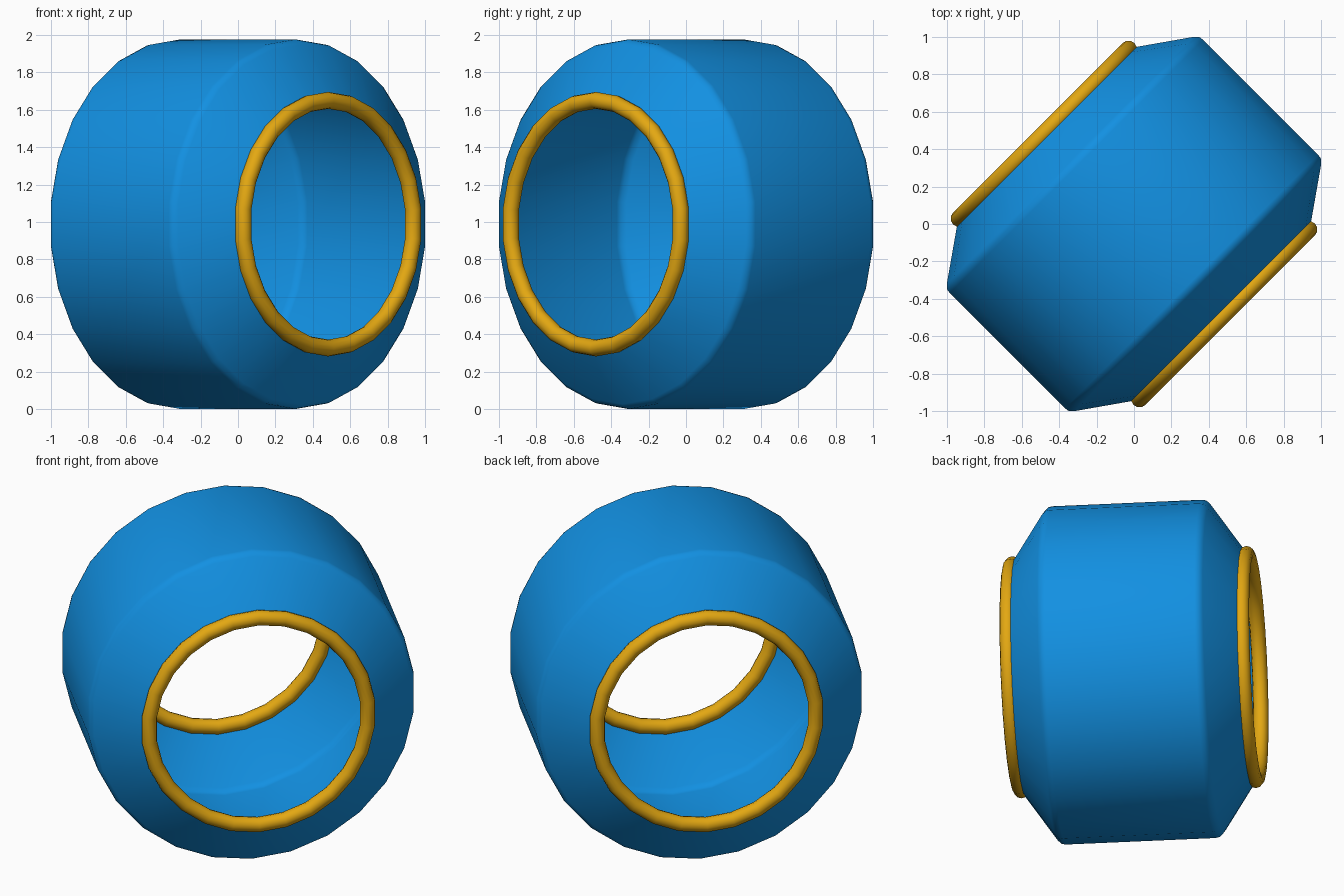
import bpy, math

if "Cube" in bpy.data.objects:
    bpy.data.objects.remove(bpy.data.objects["Cube"])

N = 26            # sides around the barrel
CZ = 0.988        # axis height
SQUASH = 0.977    # slightly narrower than tall
Q = math.sqrt(0.5)


def material(name, col):
    m = bpy.data.materials.new(name)
    m.diffuse_color = (*col, 1)
    m.use_nodes = True
    m.node_tree.nodes["Principled BSDF"].inputs["Base Color"].default_value = m.diffuse_color
    return m


def point(t, r, i):
    # t along the diagonal axis, r from it, vertex 0 at the top
    a = 2 * math.pi * i / N
    s = r * math.sin(a) * SQUASH
    return (Q * (t + s), Q * (s - t), CZ + r * math.cos(a))


def revolve(name, profile, mat, closed=False):
    n = len(profile)
    verts = [point(t, r, i) for i in range(N) for t, r in profile]
    faces = []
    for i in range(N):
        j = (i + 1) % N
        for k in range(n if closed else n - 1):
            l = (k + 1) % n
            faces.append((i * n + k, i * n + l, j * n + l, j * n + k))
    me = bpy.data.meshes.new(name)
    me.from_pydata(verts, [], faces)
    me.materials.append(mat)
    for p in me.polygons:
        p.use_smooth = True
    ob = bpy.data.objects.new(name, me)
    bpy.context.collection.objects.link(ob)
    # consistent outward normals
    import bmesh
    bm = bmesh.new()
    bm.from_mesh(me)
    bmesh.ops.recalc_face_normals(bm, faces=bm.faces)
    f = max(bm.faces, key=lambda f: f.calc_center_median().z)
    if f.normal.z < 0:
        bmesh.ops.reverse_faces(bm, faces=bm.faces)
    bm.to_mesh(me)
    bm.free()
    return ob


blue = material("bright blue", (0.006, 0.28, 0.76))
gold = material("golden yellow", (0.77, 0.39, 0.006))

# open barrel shell with tapered, softly rounded ends
half = [(0.435, 0.988), (0.46, 0.983), (0.482, 0.962), (0.682, 0.668)]
revolve("barrel_shell", [(-t, r) for t, r in reversed(half)] + half, blue)

# rolled rim at each opening
for side, name in ((1, "front_rim"), (-1, "back_rim")):
    ring = [(side * 0.682 + 0.045 * math.cos(a), 0.662 + 0.045 * math.sin(a))
            for a in (2 * math.pi * k / 12 for k in range(12))]
    revolve(name, ring, gold, closed=True)
